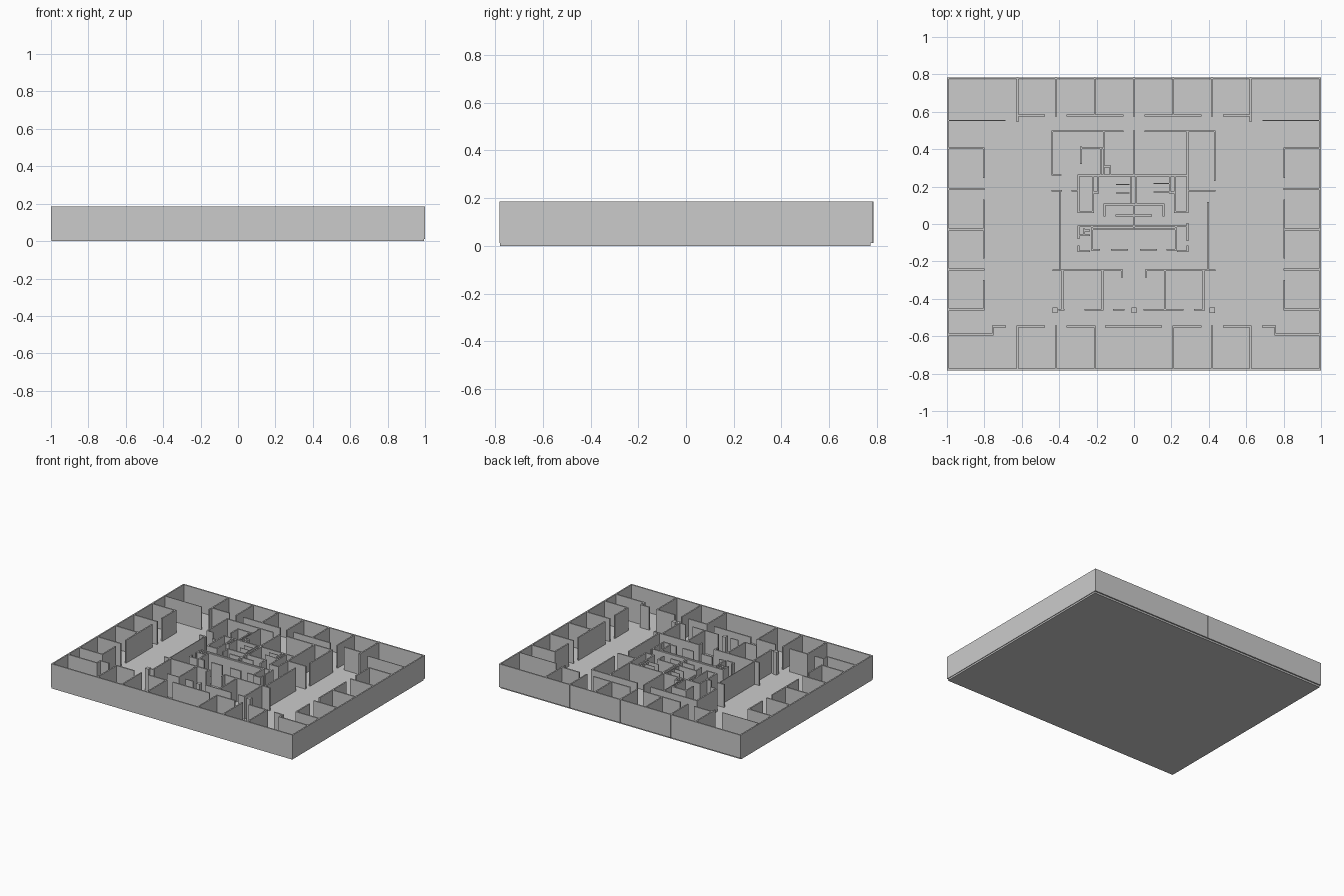
import bpy, bmesh
from mathutils import Matrix, Vector

Z0, Z1, T = 0.012, 0.185, 0.01


def build(name, boxes):
    """One object made of axis-aligned boxes (x0, x1, y0, y1, z0, z1)."""
    bm = bmesh.new()
    for x0, x1, y0, y1, z0, z1 in boxes:
        m = Matrix.Translation(((x0 + x1) / 2, (y0 + y1) / 2, (z0 + z1) / 2))
        s = Matrix.Diagonal((abs(x1 - x0), abs(y1 - y0), z1 - z0, 1))
        bmesh.ops.create_cube(bm, size=1, matrix=m @ s)
    me = bpy.data.meshes.new(name)
    bm.to_mesh(me)
    bm.free()
    ob = bpy.data.objects.new(name, me)
    bpy.context.collection.objects.link(ob)
    return ob


def h(y, *spans, t=T):
    """Walls along x at height y of the plan."""
    return [(a - t / 2, b + t / 2, y - t / 2, y + t / 2, Z0, Z1) for a, b in spans]


def v(x, *spans, t=T):
    """Walls along y at position x of the plan."""
    return [(x - t / 2, x + t / 2, min(s) - t / 2, max(s) + t / 2, Z0, Z1) for s in spans]


def both(boxes):
    """Boxes plus their mirror image across x = 0."""
    return boxes + [(-b[1], -b[0], *b[2:]) for b in boxes]


# Floor slab
build("floor_slab", [(-0.997, 0.995, -0.78, 0.773, 0, 0.014)])

# Outer walls
build("outer_walls", both(v(-0.995, (-0.777, 0.779)))
      + h(0.779, (-0.995, 0.995)) + h(-0.777, (-0.995, 0.995)))

# Back row of offices
w = v(0, (0.58, 0.78))
for x in (0.21, 0.418):
    w += both(v(x, (0.58, 0.78)))
w += both(v(0.622, (0.55, 0.78)))
w += both(h(0.58, (0.06, 0.355), (0.48, 0.62)))
w += both(h(0.553, (0.69, 0.99), t=0.005))
build("back_offices", w)

# Side rows of offices
w = v(0.803, (0.405, 0.25), (0.125, -0.18), (-0.305, -0.457))
for y in (0.405, 0.187, -0.03, -0.243, -0.457):
    w += h(y, (0.803, 0.99))
build("side_offices", both(w))

# Front row of offices and stepped corner rooms
w = []
for x in (0.21, 0.418, 0.622):
    w += v(x, (-0.548, -0.775))
w += h(-0.548, (0.21, 0.355), (0.48, 0.622), (0.69, 0.755))
w += v(0.755, (-0.548, -0.59)) + h(-0.59, (0.755, 0.99))
build("front_offices", both(w) + h(-0.548, (-0.15, 0.145)))

# Rooms behind the core
w = both(h(0.496, (0.06, 0.432)))
w += v(-0.437, (0.496, 0.265)) + h(0.262, (-0.437, -0.39), t=0.006)
w += v(0, (0.496, 0.262)) + v(0.287, (0.496, 0.065))
w += v(0.432, (0.496, 0.235)) + v(-0.162, (0.496, 0.262), t=0.006)
w += v(-0.284, (0.41, 0.325)) + h(0.405, (-0.284, -0.165))
w += v(-0.178, (0.4, 0.262)) + v(-0.127, (0.308, 0.262)) + h(0.308, (-0.162, -0.127))
w += h(0.178, (-0.437, -0.39), (-0.33, -0.297), (0.287, 0.432))
build("rear_rooms", w)

# Long walls flanking the core
build("flank_walls", v(-0.396, (0.178, -0.247), t=0.006) + v(0.395, (0.112, -0.247)))

# Service core: shafts, washrooms
w = h(0.26, (-0.297, 0.287)) + v(-0.297, (0.26, 0.065))
w += both(v(0.22, (0.26, 0.065)) + v(0.193, (0.25, 0.17)) + h(0.168, (0.193, 0.22)))
w += h(0.065, (-0.297, -0.22), (0.22, 0.287))
w += v(-0.017, (0.26, 0.105), t=0.006) + v(0.01, (0.26, 0.105))
w += h(0.105, (-0.157, 0.157)) + both(v(0.157, (0.105, 0.045)))
w += h(0.045, (-0.095, 0.09)) + v(0, (0.105, -0.013))
build("service_core", w)

# Thin washroom partitions
w = []
for y in (0.211, 0.166):
    w += h(y, (-0.095, -0.025), t=0.004) + h(y + 0.005, (0.107, 0.187), t=0.004)
build("washroom_partitions", w)

# Lift lobby
w = h(-0.012, (-0.297, 0.287)) + h(-0.027, (-0.225, 0.222))
w += both(v(0.225, (-0.02, -0.138)))
w += h(-0.138, (-0.225, -0.187), (-0.117, -0.037), (0.037, 0.117), (0.18, 0.225))
w += h(-0.146, (-0.297, -0.24), (0.235, 0.287))
w += v(-0.297, (-0.012, -0.075), (-0.12, -0.146)) + v(0.287, (0, -0.085), (-0.12, -0.146))
w += h(-0.06, (-0.297, -0.24)) + v(-0.268, (-0.03, -0.06)) + h(-0.035, (-0.268, -0.24))
build("lift_lobby", w)

# Rooms in front of the core
w = both(h(-0.247, (0.065, 0.432)) + v(0.065, (-0.247, -0.28)))
for x in (-0.383, -0.168, 0.165, 0.372):
    w += v(x, (-0.247, -0.457))
w += h(-0.458, (-0.4, -0.375), (-0.262, -0.168), (-0.11, -0.055),
       (0.055, 0.262), (0.325, 0.375), t=0.007)
build("front_rooms", w)

# Square columns
build("columns", [(x - 0.014, x + 0.014, -0.475, -0.446, Z0, Z1) for x in (-0.423, 0, 0.418)])
